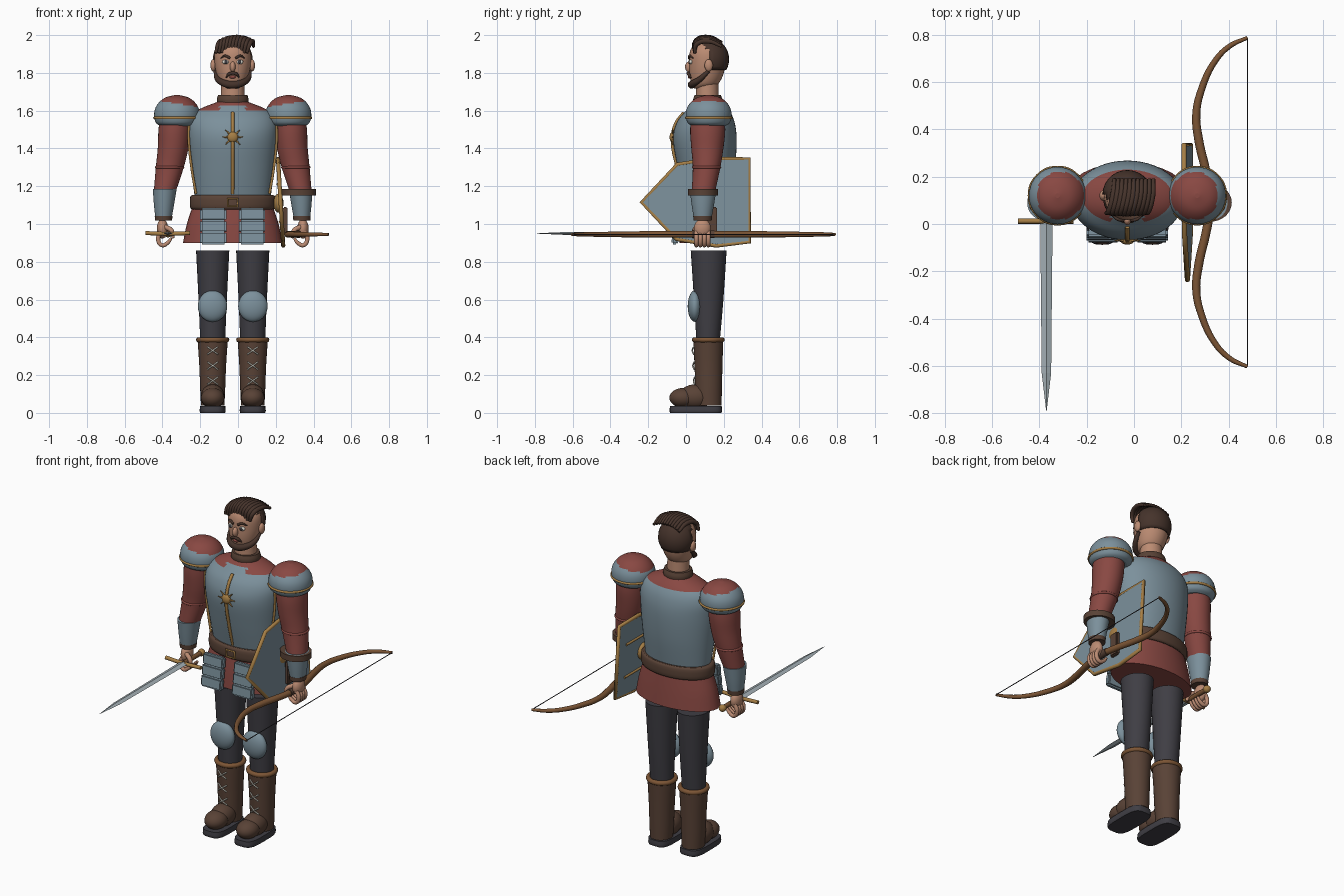
import bpy, bmesh, math
from mathutils import Vector

cube = bpy.data.objects.get("Cube")
if cube:
    bpy.data.objects.remove(cube, do_unlink=True)

AX = -0.028  # symmetry axis of the figure


def material(name, r, g, b):
    m = bpy.data.materials.new(name)
    m.use_nodes = True
    m.diffuse_color = (r, g, b, 1)
    m.node_tree.nodes["Principled BSDF"].inputs["Base Color"].default_value = (r, g, b, 1)
    return m


ARMOUR = material("blue grey armour", .2, .28, .33)
RED = material("red cloth", .25, .065, .055)
BROWN = material("brown leather", .1, .055, .037)
DARK = material("charcoal cloth", .05, .048, .058)
GOLD = material("gold trim", .38, .21, .06)
WOOD = material("tan wood", .2, .09, .035)
SKIN = material("skin", .5, .26, .17)
STEEL = material("steel blade", .36, .42, .45)
WHITE = material("off white", .7, .68, .6)
HAIR = material("dark hair", .06, .033, .024)


def finish(name, bm, mats, smooth=True, rule=None):
    """Turn a bmesh into an object; rule(center) picks the material slot."""
    bmesh.ops.recalc_face_normals(bm, faces=bm.faces)
    for f in bm.faces:
        f.smooth = smooth and len(f.verts) < 5
        if rule:
            f.material_index = int(rule(f.calc_center_median()))
    me = bpy.data.meshes.new(name)
    bm.to_mesh(me)
    bm.free()
    for m in mats if isinstance(mats, tuple) else (mats,):
        me.materials.append(m)
    ob = bpy.data.objects.new(name, me)
    bpy.context.collection.objects.link(ob)
    return ob


def loft(name, secs, mats, n=32, steps=4, rule=None, power=1.0, smooth=True):
    """Stack of rings; each section is (z, center x, center y, radius x, radius y)."""
    secs = [Vector(s) for s in secs]
    rows = []
    for i in range(len(secs) - 1):
        a, b = secs[i], secs[i + 1]
        ta = (b - secs[max(i - 1, 0)]) / 2
        tb = (secs[min(i + 2, len(secs) - 1)] - a) / 2
        for k in range(steps):
            t = k / steps
            rows.append(a.lerp(b, t) if steps == 1 else
                        a * (2*t**3 - 3*t*t + 1) + ta * (t**3 - 2*t*t + t)
                        + b * (3*t*t - 2*t**3) + tb * (t**3 - t*t))
    rows.append(secs[-1])
    bm, rings = bmesh.new(), []
    for z, cx, cy, rx, ry in rows:
        ring = []
        for j in range(n):
            c, s = math.cos(math.tau * j / n), math.sin(math.tau * j / n)
            ring.append(bm.verts.new((cx + rx * math.copysign(abs(c) ** power, c),
                                      cy + ry * math.copysign(abs(s) ** power, s), z)))
        rings.append(ring)
    for p, q in zip(rings, rings[1:]):
        for j in range(n):
            bm.faces.new((p[j], p[(j + 1) % n], q[(j + 1) % n], q[j]))
    bm.faces.new(rings[0])
    bm.faces.new(rings[-1])
    return finish(name, bm, mats, smooth, rule)


def ball(name, c, r, mat, keep=None):
    bm = bmesh.new()
    bmesh.ops.create_uvsphere(bm, u_segments=28, v_segments=18, radius=1)
    for v in bm.verts:
        v.co = Vector(c) + v.co * Vector(r)
    if keep:
        drop = [f for f in bm.faces if not keep(f.calc_center_median())]
        bmesh.ops.delete(bm, geom=drop, context='FACES')
    return finish(name, bm, mat)


def box(name, c, size, mat, tilt=0):
    bm = bmesh.new()
    bmesh.ops.create_cube(bm, size=1)
    bmesh.ops.scale(bm, vec=size, verts=bm.verts)
    bmesh.ops.bevel(bm, geom=bm.edges[:], offset=min(size) * .25, segments=2, affect='EDGES')
    ob = finish(name, bm, mat, False)
    ob.location, ob.rotation_euler.x = c, tilt
    return ob


def tube(name, pts, r, mat, radii=None, cyclic=False, handle='AUTO', res=6):
    cu = bpy.data.curves.new(name, 'CURVE')
    cu.dimensions, cu.bevel_depth, cu.bevel_resolution = '3D', r, 3
    cu.use_fill_caps, cu.resolution_u = True, res
    sp = cu.splines.new('BEZIER')
    sp.bezier_points.add(len(pts) - 1)
    sp.use_cyclic_u = cyclic
    for i, (bp, p) in enumerate(zip(sp.bezier_points, pts)):
        bp.co = p
        bp.handle_left_type = bp.handle_right_type = handle
        bp.radius = radii[i] if radii else 1
    cu.materials.append(mat)
    ob = bpy.data.objects.new(name, cu)
    bpy.context.collection.objects.link(ob)
    return ob


def hoop(name, c, rx, ry, r, mat):
    pts = [(c[0] + rx * math.cos(a * math.pi / 4), c[1] + ry * math.sin(a * math.pi / 4), c[2])
           for a in range(8)]
    return tube(name, pts, r, mat, cyclic=True)


# Torso, collar, skirt and belt
loft("breastplate", [(1.13, AX, .115, .2, .12), (1.3, AX, .108, .22, .152),
     (1.45, AX, .1, .235, .168), (1.54, AX, .105, .232, .152), (1.6, AX, .115, .19, .115),
     (1.645, AX, .115, .085, .075)], (ARMOUR, RED), 48, 6,
     rule=lambda p: p.z > 1.597 and (abs(p.x - AX) > .07 or p.y > .19 or p.z > 1.63))
loft("red_collar", [(1.6, AX, .115, .085, .08), (1.66, AX, .115, .078, .072)], RED)
loft("leather_collar", [(1.64, AX, .115, .083, .076), (1.66, AX, .115, .084, .077),
     (1.682, AX, .115, .078, .07)], BROWN)
loft("skirt", [(.9, AX, .113, .263, .147), (1.0, AX, .113, .243, .138),
     (1.1, AX, .115, .21, .125)], RED)
loft("belt", [(1.077, AX, .115, .215, .132), (1.09, AX, .115, .226, .142),
     (1.14, AX, .115, .226, .142), (1.153, AX, .115, .215, .132)], BROWN, 40, 3)
tube("buckle", [(AX + x, -.033, 1.113 + z) for x, z in
     ((-.027, -.02), (.027, -.02), (.027, .02), (-.027, .02))], .006, GOLD, cyclic=True, handle='VECTOR')

# Chest ornament
tube("chest_bar", [(AX, y, z) for y, z in
     ((-.012, 1.59), (-.055, 1.53), (-.072, 1.45), (-.047, 1.3), (-.008, 1.16))], .009, GOLD)
ball("sun_disc", (AX, -.072, 1.46), (.028, .015, .028), GOLD)
for i in range(8):
    c, s = math.cos(i * math.pi / 4), math.sin(i * math.pi / 4)
    tube("sun_ray", [(AX + d * c, -.07, 1.46 + d * s) for d in (.02, .055)], .006, GOLD, (1, .4))

# Head and face
loft("neck", [(1.65, AX, .113, .063, .06), (1.78, AX, .113, .06, .058)], SKIN)
loft("head", [(1.717, AX, .09, .035, .045), (1.74, AX, .1, .066, .07), (1.79, AX, .108, .085, .089),
     (1.85, AX, .113, .096, .096), (1.91, AX, .115, .094, .095), (1.95, AX, .12, .072, .075),
     (1.975, AX, .12, .02, .02)], SKIN)
ball("nose", (AX, .015, 1.832), (.015, .02, .028), SKIN)
ball("lips", (AX, .018, 1.778), (.018, .008, .008), RED)
tube("moustache", [(AX + x, y, z) for x, y, z in ((-.034, .026, 1.775), (-.02, .014, 1.793),
     (0, .011, 1.799), (.02, .014, 1.793), (.034, .026, 1.775))], .009, HAIR, (.4, 1, .9, 1, .4))
tube("beard", [(AX + x, y, z) for x, y, z in ((-.092, .12, 1.81), (-.08, .075, 1.768),
     (-.045, .04, 1.745), (0, .03, 1.737), (.045, .04, 1.745), (.08, .075, 1.768),
     (.092, .12, 1.81))], .019, HAIR, (.5, .8, 1, 1.1, 1, .8, .5))
ball("hair", (AX, .125, 1.872), (.105, .103, .112), HAIR,
     lambda p: p.z > 1.815 and (p.y > .125 or p.z > 1.93)
     ).modifiers.new("thickness", 'SOLIDIFY').thickness = .012
for i in range(11):
    x = AX - .085 + .0165 * i
    lift = .022 * (1 - ((i - 5) / 5) ** 2)
    tube("hair_strand", [(x + .03, .19, 1.94 + lift), (x + .025, .12, 1.967 + lift),
         (x + .008, .055, 1.95 + lift), (x - .005, .036 + .002 * abs(i - 5), 1.905)],
         .013, HAIR, (.6, 1, 1, .6))

for s, side in ((1, "left"), (-1, "right")):
    def P(dx, y, z):
        return (AX + s * dx, y, z)

    def S(z, dx, cy, rx, ry):
        return (z, AX + s * dx, cy, rx, ry)

    # Eyes, brows and ears
    ball(side + "_eye", P(.037, .026, 1.858), (.019, .01, .012), WHITE)
    ball(side + "_iris", P(.036, .018, 1.858), (.009, .005, .01), DARK)
    tube(side + "_brow", [P(.014, .016, 1.878), P(.04, .02, 1.89), P(.064, .038, 1.878)], .007, HAIR, (1, 1, .4))
    ball(side + "_ear", P(.103, .12, 1.84), (.015, .022, .032), SKIN)

    # Armour trim, shoulder guard and arm
    tube(side + "_side_trim", [P(.231, .06, 1.53), P(.233, .06, 1.45), P(.218, .06, 1.3), P(.195, .06, 1.16)], .007, GOLD)
    loft(side + "_shoulder_guard", [S(z, .295, .12, r, r) for z, r in ((1.52, .09), (1.535, .111),
         (1.57, .121), (1.61, .116), (1.645, .094), (1.67, .06), (1.683, .01))], (ARMOUR, RED), 40,
         rule=lambda p: p.z - .15 * (s * (p.x - AX) - .295) > 1.637)
    hoop(side + "_shoulder_trim", P(.295, .12, 1.562), .119, .119, .007, GOLD)
    loft(side + "_sleeve", [S(1.6, .3, .115, .08, .085), S(1.5, .308, .115, .085, .093),
         S(1.4, .316, .113, .081, .085), S(1.3, .333, .109, .074, .073), S(1.17, .36, .092, .058, .062)], RED)
    hoop(side + "_elbow_fold", P(.334, .109, 1.3), .071, .071, .007, RED)
    loft(side + "_bracer", [S(1.03, .366, .088, .043, .047), S(1.1, .364, .089, .053, .059),
         S(1.185, .36, .09, .063, .071)], ARMOUR)
    loft(side + "_wrist_band", [S(1.018, .366, .088, .045, .048), S(1.043, .366, .088, .047, .05)], BROWN)

    # Hand curled round its grip
    ball(side + "_palm", P(.372, .087, .975), (.03, .045, .052), SKIN)
    for k in range(4):
        y = .055 + .021 * k
        tube(side + "_finger", [P(.38, y, .96), P(.395, y, .92), P(.375, y, .888), P(.345, y, .9),
             P(.325, y, .925)], .012, SKIN, (1, 1, .95, .9, .6))
    tube(side + "_thumb", [P(.36, .06, .985), P(.325, .045, .965), P(.315, .04, .925)], .013, SKIN, (1, 1, .6))

    # Hip plates
    for k in range(3):
        box(side + "_hip_plate", P(.103, -.057 + .009 * k, .925 + .062 * k), (.138, .035, .068), ARMOUR, -.12)

    # Leg, knee guard and boot
    loft(side + "_trouser_leg", [S(.38, .106, .117, .066, .062), S(.6, .106, .12, .075, .078),
         S(.86, .106, .12, .088, .095)], DARK)
    ball(side + "_knee_guard", P(.107, .047, .565), (.078, .038, .083), ARMOUR)
    loft(side + "_boot_shaft", [S(.04, .106, .122, .062, .066), S(.12, .106, .12, .066, .07),
         S(.25, .106, .119, .071, .074), S(.385, .106, .118, .08, .079)], BROWN)
    hoop(side + "_boot_cuff", P(.106, .118, .387), .074, .073, .014, WOOD)
    ball(side + "_boot_toe", P(.106, -.015, .08), (.062, .073, .052), BROWN)
    ball(side + "_boot_instep", P(.106, .05, .085), (.063, .09, .066), BROWN)
    loft(side + "_boot_sole", [S(0, .106, .052, .066, .136), S(.012, .106, .052, .069, .139),
         S(.036, .106, .052, .067, .137)], DARK, power=.55)
    for z in (.17, .25, .33):
        y = .047 - .04 * (z - .17)
        for d in (-1, 1):
            tube(side + "_lace", [P(.106 - .028, y, z - .02 * d), P(.106, y - .007, z),
                 P(.106 + .028, y, z + .02 * d)], .004, WHITE)

# Sword pointing forward
blade = loft("sword_blade", [(0, 0, 0, .026, .009), (.64, 0, 0, .02, .008), (.8, 0, 0, .001, .001)],
             STEEL, 4, 1, smooth=False)
blade.rotation_euler.x, blade.location = math.pi / 2, (-.37, .01, .95)
tube("sword_guard", [(-.49, .012, .952), (-.37, .012, .948), (-.255, .012, .952)], .011, GOLD)
tube("sword_grip", [(-.37, .01, .95), (-.37, .17, .95)], .014, WOOD)
ball("sword_pommel", (-.37, .18, .95), (.021, .021, .021), GOLD)

# Bow lying level, with string
half = ((.06, .316), (.13, .304), (.26, .274), (.37, .263), (.47, .283), (.6, .345), (.66, .405), (.695, .479))
thick = (1.1, 1.1, 1.1, 1, .9, .75, .65, .45)
mid = .092
bow = [(x, mid - d, .945) for d, x in reversed(half)] + [(x, mid + d, .945) for d, x in half]
tube("bow", bow, .017, WOOD, thick[::-1] + thick)
tube("bow_grip", [(.318, mid - .06, .945), (.318, mid + .06, .945)], .021, BROWN)
tube("bow_string", [(.479, mid - .695, .945), (.479, mid + .695, .945)], .0025, DARK)

# Shield on the left forearm, its point forward
outline = ((.335, 1.345), (.15, 1.345), (-.045, 1.315), (-.235, 1.115), (-.05, .92), (.16, .885), (.335, .905))


def shield_x(z):
    return .226 - .06 * (z - 1.11)


bm = bmesh.new()
face = bm.faces.new([bm.verts.new((shield_x(z) - .008, y, z)) for y, z in outline])
ext = bmesh.ops.extrude_face_region(bm, geom=[face])
bmesh.ops.translate(bm, vec=(.016, 0, 0), verts=[g for g in ext["geom"] if isinstance(g, bmesh.types.BMVert)])
finish("shield", bm, ARMOUR, False)
tube("shield_rim", [(shield_x(z), y, z) for y, z in outline], .011, GOLD, cyclic=True, handle='VECTOR')
ball("shield_boss", (.214, .1, 1.11), (.027, .05, .05), GOLD)
for z in (1.01, 1.21):
    tube("shield_bar", [(shield_x(z) - .01, y, z) for y in (.02, .27)], .007, GOLD)
loft("shield_arm_strap", [(1.15, .323, .09, .09, .08), (1.185, .323, .09, .09, .08)], BROWN, steps=1)
box("shield_handle", (.25, .135, 1.02), (.025, .06, .14), BROWN)
